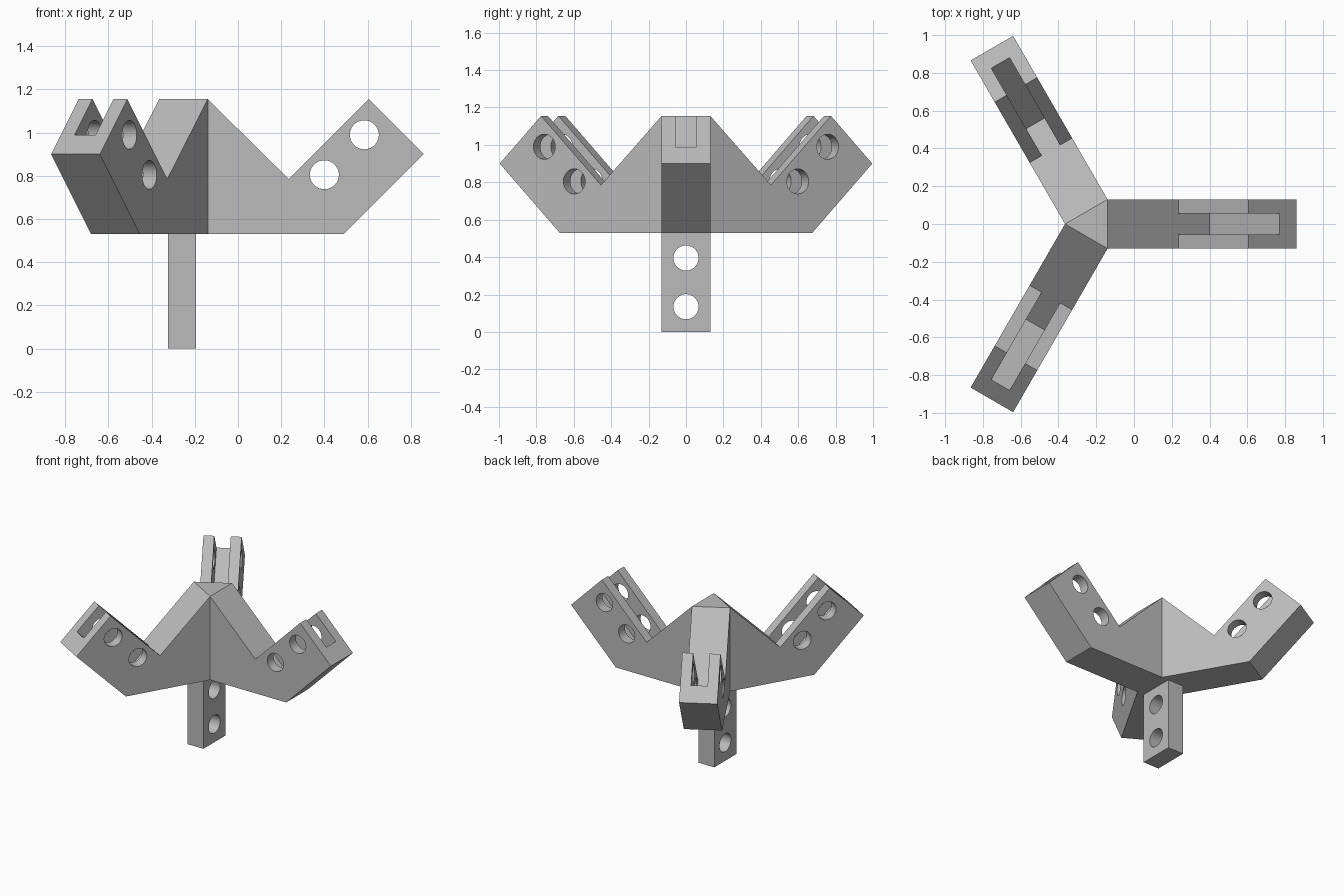
import bpy, bmesh
from math import radians, pi, cos, sin
from mathutils import Matrix

cube = bpy.data.objects.get("Cube")
if cube:
    bpy.data.objects.remove(cube)

WIDTH = 0.26            # width of every bar
HUB_X = -0.215          # axis of the triangular hub
INNER = WIDTH / 2 / 3 ** 0.5
BASE, TOP = 0.53, 1.155
HOLE_R = 0.067

grey = bpy.data.materials.new("plain_grey")
grey.use_nodes = True
colour = (0.5, 0.5, 0.5, 1)
grey.diffuse_color = colour
grey.node_tree.nodes["Principled BSDF"].inputs["Base Color"].default_value = colour


def add_object(name, bm):
    """Turn a bmesh into a grey object."""
    bmesh.ops.recalc_face_normals(bm, faces=bm.faces)
    mesh = bpy.data.meshes.new(name)
    bm.to_mesh(mesh)
    bm.free()
    mesh.materials.append(grey)
    obj = bpy.data.objects.new(name, mesh)
    bpy.context.collection.objects.link(obj)
    return obj


def prism(name, points, start, end, matrix=Matrix()):
    """Extrude a flat outline along its local z, then place it."""
    bm = bmesh.new()
    face = bm.faces.new([bm.verts.new((x, y, start)) for x, y in points])
    moved = bmesh.ops.extrude_face_region(bm, geom=[face])["geom"]
    bmesh.ops.translate(bm, vec=(0, 0, end - start),
                        verts=[v for v in moved if isinstance(v, bmesh.types.BMVert)])
    bm.transform(matrix)
    return add_object(name, bm)


def circle(cx, cy):
    return [(cx + HOLE_R * cos(a * pi / 32), cy + HOLE_R * sin(a * pi / 32)) for a in range(64)]


def finish(obj, cutters, hidden_face):
    """Cut the openings, then open the face that meets the neighbouring part."""
    bpy.context.view_layer.objects.active = obj
    for cutter in cutters:
        cutter.hide_render = True
        mod = obj.modifiers.new("cut", 'BOOLEAN')
        mod.operation, mod.solver, mod.object = 'DIFFERENCE', 'EXACT', cutter
        bpy.ops.object.modifier_apply(modifier=mod.name)
        bpy.data.objects.remove(cutter)
    bm = bmesh.new()
    bm.from_mesh(obj.data)
    bmesh.ops.delete(bm, geom=[f for f in bm.faces if hidden_face(f)], context='FACES')
    bm.to_mesh(obj.data)
    bm.free()
    bpy.ops.object.select_all(action='DESELECT')
    obj.select_set(True)
    bpy.ops.object.shade_smooth_by_angle(angle=radians(30))


upright = Matrix.Rotation(pi / 2, 4, 'X')    # outline drawn in x-z, thickness in y
sideways = Matrix.Rotation(pi / 2, 4, 'Z') @ upright
half = WIDTH / 2

# Arm: bent bar with a slotted, twice-drilled prong, measured from the hub axis
outline = [(-0.14, BASE), (0.49, BASE), (0.86, 0.90), (0.605, TOP), (0.235, 0.785), (-0.14, TOP)]
slot = [(0.235, 0.785), (0.40, 0.62), (0.77, 0.99), (0.605, TOP)]
# The slot outline is carried past the open sides so it cuts cleanly
slot = [(0.135, 0.885), slot[1], (0.87, 1.09), (0.605, 1.355)]


def from_axis(points):
    return [(x - HUB_X, z) for x, z in points]


arm = prism("left_arm", [(max(x, INNER), z) for x, z in from_axis(outline)], -half, half, upright)
cuts = [prism("slot_cutter", from_axis(slot), -0.056, 0.056, upright)]
for x, z in ((0.585, 0.99), (0.40, 0.805)):
    cuts.append(prism("hole_cutter", circle(x - HUB_X, z), -0.2, 0.2, upright))
finish(arm, cuts, lambda f: f.normal.x < -0.99 and f.calc_center_median().x < 0.1)
arm.location.x = HUB_X

# The same arm repeated around the hub
for name, angle in (("right_back_arm", 120), ("right_front_arm", 240)):
    copy = bpy.data.objects.new(name, arm.data)
    copy.location.x = HUB_X
    copy.rotation_euler.z = radians(angle)
    bpy.context.collection.objects.link(copy)

# Hub: triangular core, only its top and bottom are exposed
corners = [(2 * INNER * cos(radians(a)), 2 * INNER * sin(radians(a))) for a in (60, 180, 300)]
hub = prism("hub", corners, BASE, TOP)
finish(hub, [], lambda f: abs(f.normal.z) < 0.5)
hub.location.x = HUB_X

# Leg: flat drilled post below the hub
post = [(-half, 0), (half, 0), (half, BASE), (-half, BASE)]
leg = prism("leg", post, -0.325, -0.195, sideways)
cuts = [prism("hole_cutter", circle(0, z), -0.5, 0, sideways) for z in (0.135, 0.395)]
finish(leg, cuts, lambda f: f.normal.z > 0.99 and f.calc_center_median().z > BASE - 0.01)
